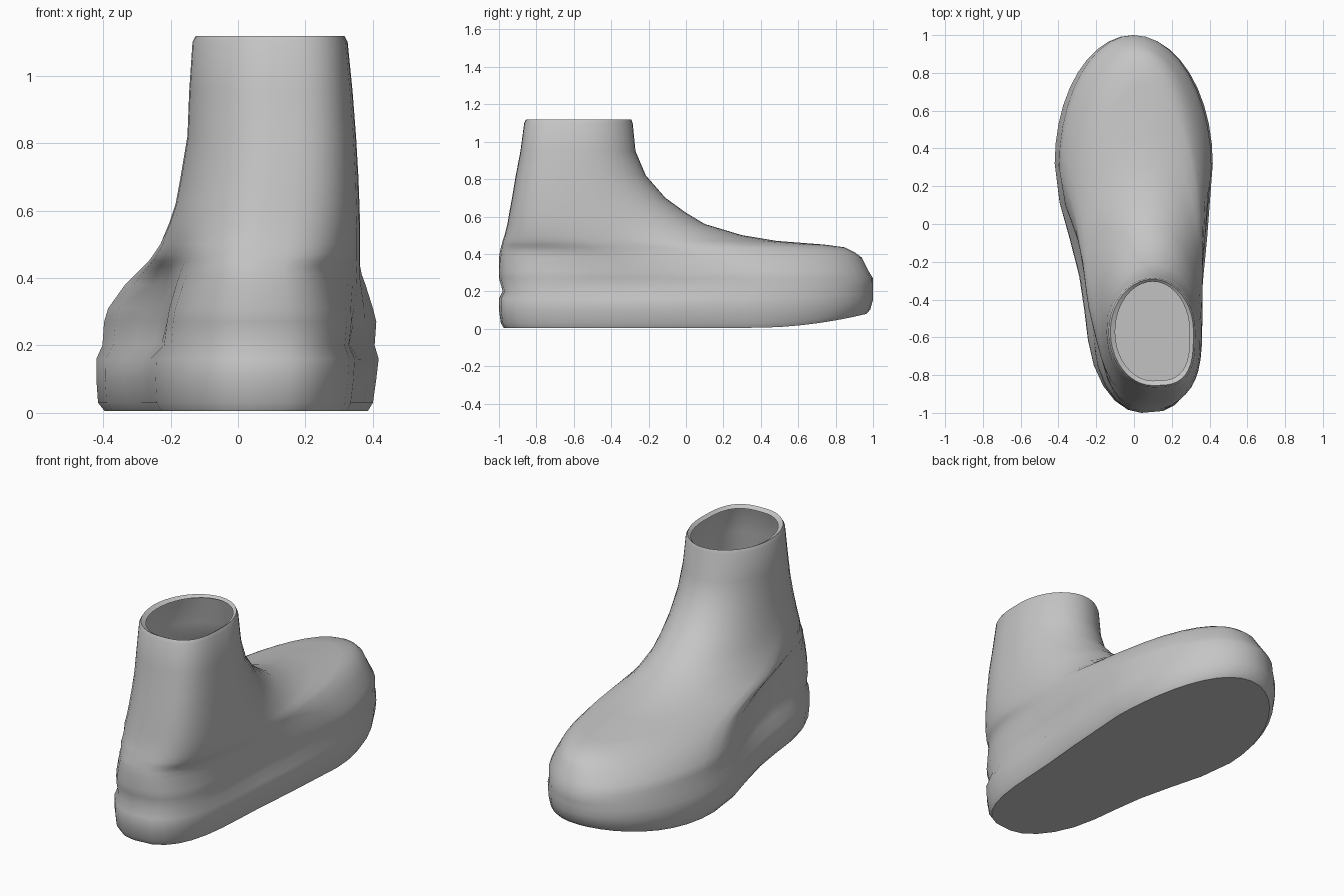
import bpy
import bmesh
from math import sin, cos, pi

cube = bpy.data.objects.get("Cube")
if cube:
    bpy.data.objects.remove(cube)

SEGMENTS = 40

# Each ring: height, back y, toe y, left edge, right edge, y of widest point,
# centre x, arch narrowing on the left edge and on the right edge
SOLE = [
    (.005, -.975, .965, -.395, .385, .32, .04, .2, .1),
    (.03, -.99, .985, -.415, .4, .32, .04, .2, .1),
    (.1, -1, 1, -.42, .41, .32, .04, .2, .1),
    (.16, -1, 1, -.42, .417, .32, .04, .21, .11),
    (.2, -.98, 1, -.402, .405, .32, .04, .27, .15),
]
UPPER = [
    (.27, -1, 1, -.397, .41, .3, .04, .3, .13),
    (.31, -1, .975, -.385, .4, .27, .04, .3, .1),
    (.38, -1, .94, -.335, .378, .15, .04, .25, .05),
    (.41, -.995, .9, -.305, .367, .02, .04, .2, .02),
    (.435, -.99, .85, -.28, .362, -.13, .04, .16, 0),
    (.45, -.985, .74, -.265, .362, -.25, .05, .13, 0),
    (.47, -.98, .48, -.25, .362, -.35, .05, .1, 0),
    (.5, -.97, .3, -.23, .362, -.43, .06, .06, 0),
    (.56, -.955, .1, -.205, .362, -.5, .07, 0, 0),
    (.62, -.945, 0, -.185, .36, -.53, .08, 0, 0),
    (.7, -.93, -.11, -.17, .357, -.55, .09, 0, 0),
    (.82, -.91, -.215, -.15, .35, -.57, .1, 0, 0),
    (.95, -.885, -.27, -.145, .34, -.57, .1, 0, 0),
    (1.1, -.865, -.285, -.135, .325, -.57, .1, 0, 0),
]
# Lip folded over at the open top
RIM = [
    (1.118, -.855, -.292, -.125, .315, -.57, .1, 0, 0),
    (1.105, -.83, -.305, -.1, .295, -.57, .1, 0, 0),
]


def outline(ring):
    """Closed footprint made of four rounded quarters, narrowed at the arch."""
    z, back, toe, left, right, mid, centre, arch_left, arch_right = ring
    points = []
    for i in range(SEGMENTS):
        a = 2 * pi * i / SEGMENTS
        c, s = cos(a), sin(a)
        heel_side = s < 0
        # The outer corner of the heel is squarer than the rest
        power = 2 / 3.1 if heel_side and c > 0 else 1
        across, along = abs(c) ** power, abs(s) ** power
        if heel_side:
            across *= 1 - (arch_right if c > 0 else arch_left) * sin(pi * along) ** 2
        axis = centre if heel_side else centre - .14 * max(mid, 0)
        x = axis + across * ((right if c > 0 else left) - axis)
        y = mid + along * ((back if heel_side else toe) - mid)
        # Toe spring lifts the low rings at the tip
        lift = max(0, (y - .35) / .65) ** 2 * max(0, 1 - z / .27)
        points.append((x, y, z + .085 * lift))
    return points


def loft(name, rings, material):
    """Skin the rings in order and close the first one as the sole."""
    bm = bmesh.new()
    loops = [[bm.verts.new(p) for p in outline(r)] for r in rings]
    for low, high in zip(loops, loops[1:]):
        for i in range(SEGMENTS):
            j = (i + 1) % SEGMENTS
            bm.faces.new((low[i], low[j], high[j], high[i]))
    bm.faces.new(loops[0][::-1])
    mesh = bpy.data.meshes.new(name)
    bm.to_mesh(mesh)
    bm.free()
    mesh.materials.append(material)
    obj = bpy.data.objects.new(name, mesh)
    bpy.context.collection.objects.link(obj)
    bpy.ops.object.select_all(action="DESELECT")
    obj.select_set(True)
    bpy.context.view_layer.objects.active = obj
    bpy.ops.object.shade_smooth_by_angle(angle=pi / 4)


grey = bpy.data.materials.new("plain_grey")
grey.use_nodes = True
grey.diffuse_color = (.56, .56, .56, 1)
grey.node_tree.nodes["Principled BSDF"].inputs["Base Color"].default_value = (.56, .56, .56, 1)

# Hollow shell from the sole up to the open collar
loft("boot_shell", SOLE + UPPER + RIM, grey)
